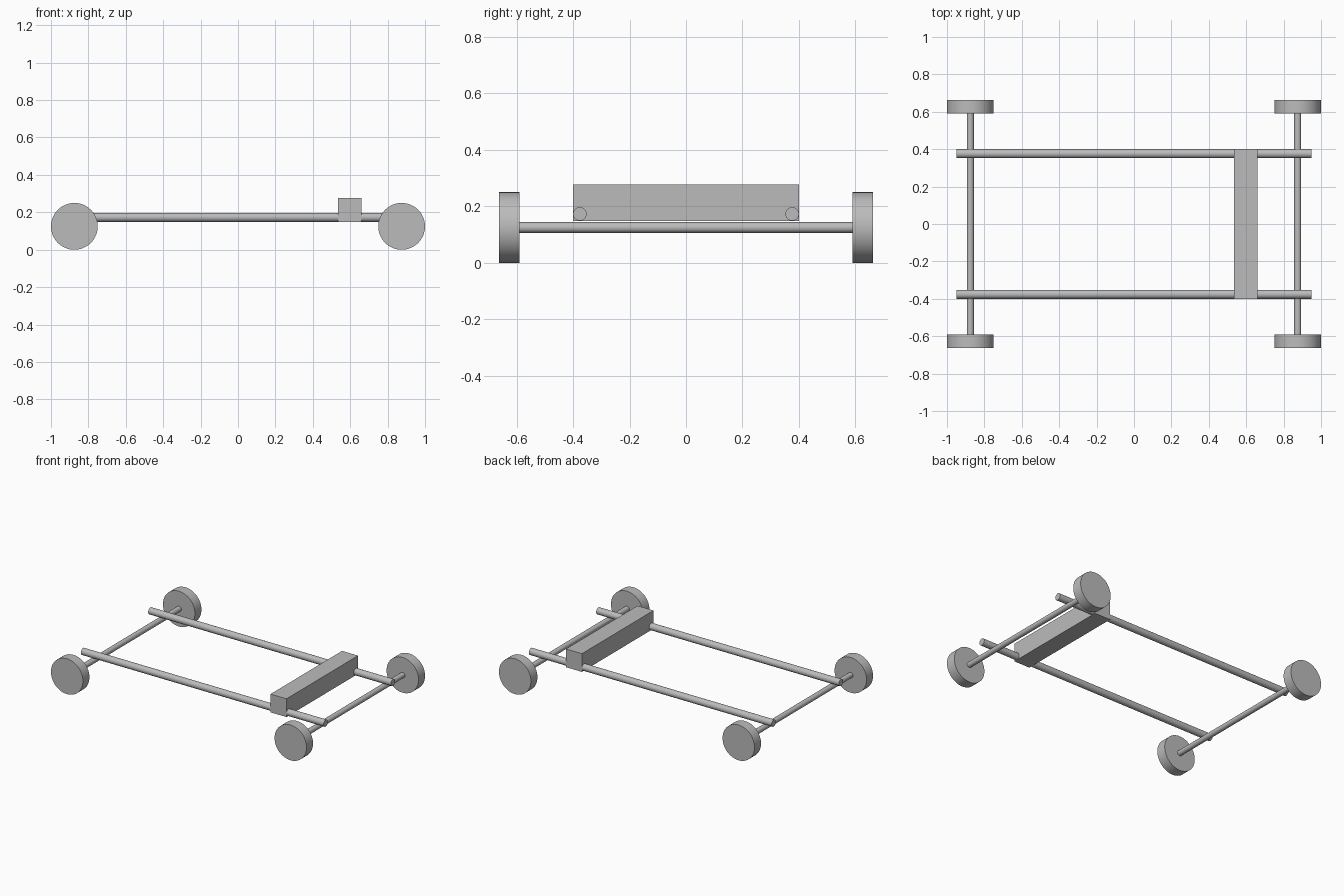
import bpy
import math

cube = bpy.data.objects.get("Cube")
if cube:
    bpy.data.objects.remove(cube, do_unlink=True)

GREY = (0.5, 0.5, 0.5, 1.0)
grey = bpy.data.materials.new("plain grey")
grey.use_nodes = True
grey.diffuse_color = GREY
grey.node_tree.nodes["Principled BSDF"].inputs["Base Color"].default_value = GREY


def finish(name):
    obj = bpy.context.object
    obj.name = name
    obj.data.materials.append(grey)
    return obj


def rod(name, radius, length, location, axis, sides=64):
    """Smooth capped cylinder lying along x or y."""
    turn = (0, math.pi / 2, 0) if axis == "x" else (math.pi / 2, 0, 0)
    bpy.ops.mesh.primitive_cylinder_add(
        vertices=sides, radius=radius, depth=length, location=location, rotation=turn)
    finish(name)
    bpy.ops.object.shade_smooth_by_angle(angle=math.radians(30))


WHEEL_R = 0.125
WHEEL_W = 0.073
WHEEL_Y = 0.626
AXLE_X = 0.875

# Axles with a wheel at each end
for end, x in (("left", AXLE_X), ("right", -AXLE_X)):
    rod(f"{end}_axle", 0.019, 2 * WHEEL_Y, (x, 0, WHEEL_R), "y", 32)
    for side, s in (("front", -1), ("back", 1)):
        rod(f"{side}_{end}_wheel", WHEEL_R, WHEEL_W, (x, s * WHEEL_Y, WHEEL_R), "y")

# Long frame rails resting above the axles
for side, s in (("front", -1), ("back", 1)):
    rod(f"{side}_rail", 0.024, 1.9, (0, s * 0.376, 0.173), "x", 32)

# Cross beam over both rails
bpy.ops.mesh.primitive_cube_add(size=1, location=(0.597, 0, 0.2125))
beam = finish("cross_beam")
beam.scale = (0.125, 0.8, 0.129)
